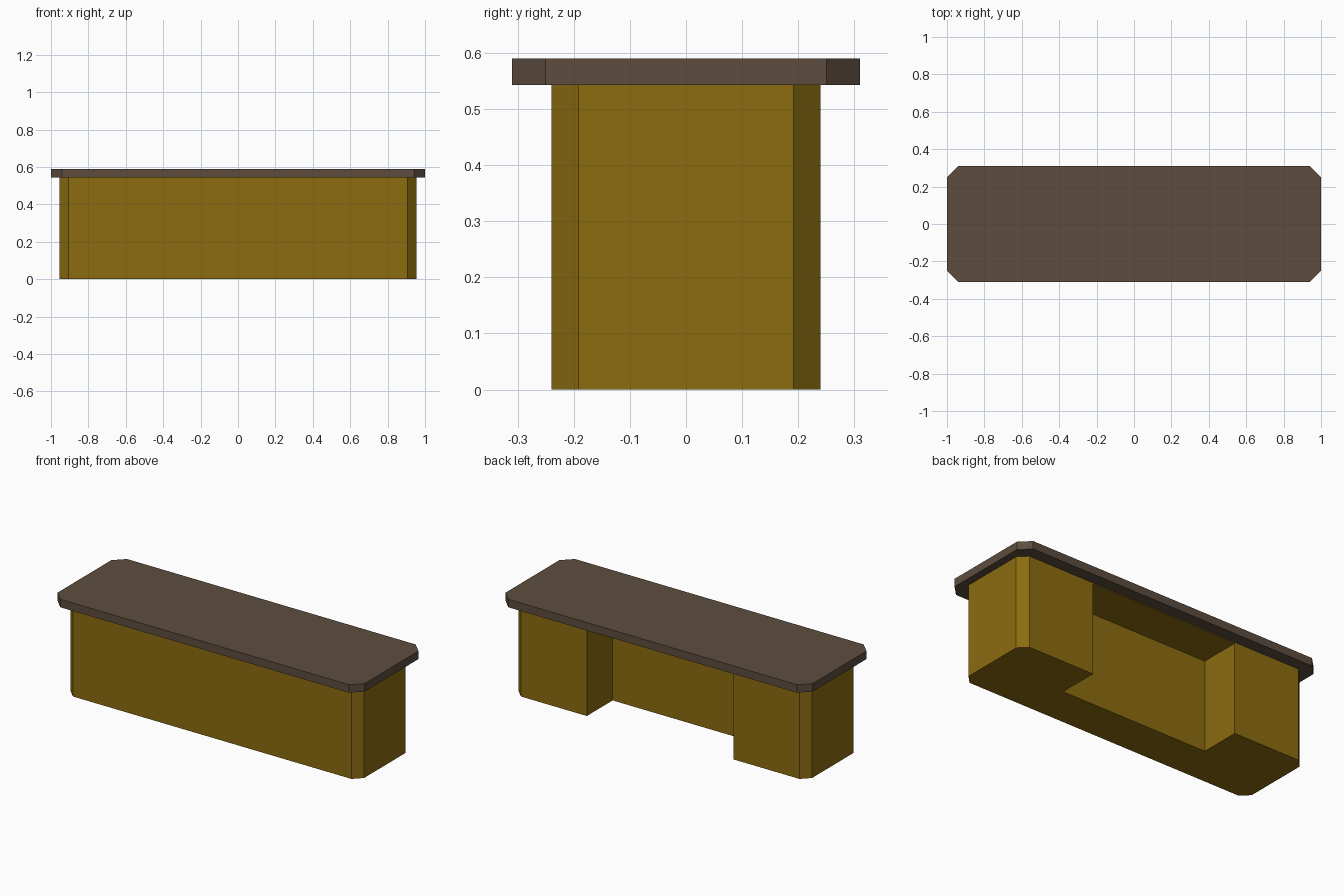
import bpy, bmesh

if "Cube" in bpy.data.objects:
    bpy.data.objects.remove(bpy.data.objects["Cube"])


def material(name, rgb):
    mat = bpy.data.materials.new(name)
    mat.diffuse_color = (*rgb, 1)
    mat.use_nodes = True
    mat.node_tree.nodes["Principled BSDF"].inputs["Base Color"].default_value = mat.diffuse_color
    return mat


def prism(name, hx, hy, cut, z0, z1, mat=None):
    """Upright block with half sizes hx, hy and corners chamfered by cut."""
    outline = [(hx, hy - cut), (hx - cut, hy), (cut - hx, hy), (-hx, hy - cut),
               (-hx, cut - hy), (cut - hx, -hy), (hx - cut, -hy), (hx, cut - hy)]
    bm = bmesh.new()
    base = bm.faces.new([bm.verts.new((x, y, z0)) for x, y in outline])
    top = bmesh.ops.extrude_face_region(bm, geom=[base])["geom"]
    bmesh.ops.translate(bm, vec=(0, 0, z1 - z0),
                        verts=[g for g in top if isinstance(g, bmesh.types.BMVert)])
    bmesh.ops.recalc_face_normals(bm, faces=bm.faces)
    me = bpy.data.meshes.new(name)
    bm.to_mesh(me)
    bm.free()
    ob = bpy.data.objects.new(name, me)
    bpy.context.collection.objects.link(ob)
    if mat:
        me.materials.append(mat)
    return ob


wood = material("ochre_wood", (0.26, 0.15, 0.005))
dark = material("dark_wood", (0.11, 0.073, 0.049))

# Overhanging top slab
prism("desk_top", 1.0, 0.31, 0.06, 0.543, 0.59, dark)

# Desk body with chamfered corners
body = prism("desk_body", 0.955, 0.24, 0.048, 0.0, 0.543, wood)

# Knee space cut into the back half, open at the floor
bpy.ops.mesh.primitive_cube_add(size=1, location=(0, 0.25, 0.217))
cutter = bpy.context.object
cutter.name = "knee_space_cutter"
cutter.scale = (0.955, 0.5, 0.64)
cutter.hide_render = True
cutter.display_type = 'WIRE'
cutter.data.materials.append(wood)

cut = body.modifiers.new("knee_space", 'BOOLEAN')
cut.operation = 'DIFFERENCE'
cut.solver = 'EXACT'
cut.object = cutter

# Bake the cut and drop the helper
bpy.context.view_layer.objects.active = body
bpy.ops.object.modifier_apply(modifier=cut.name)
bpy.data.objects.remove(cutter)
